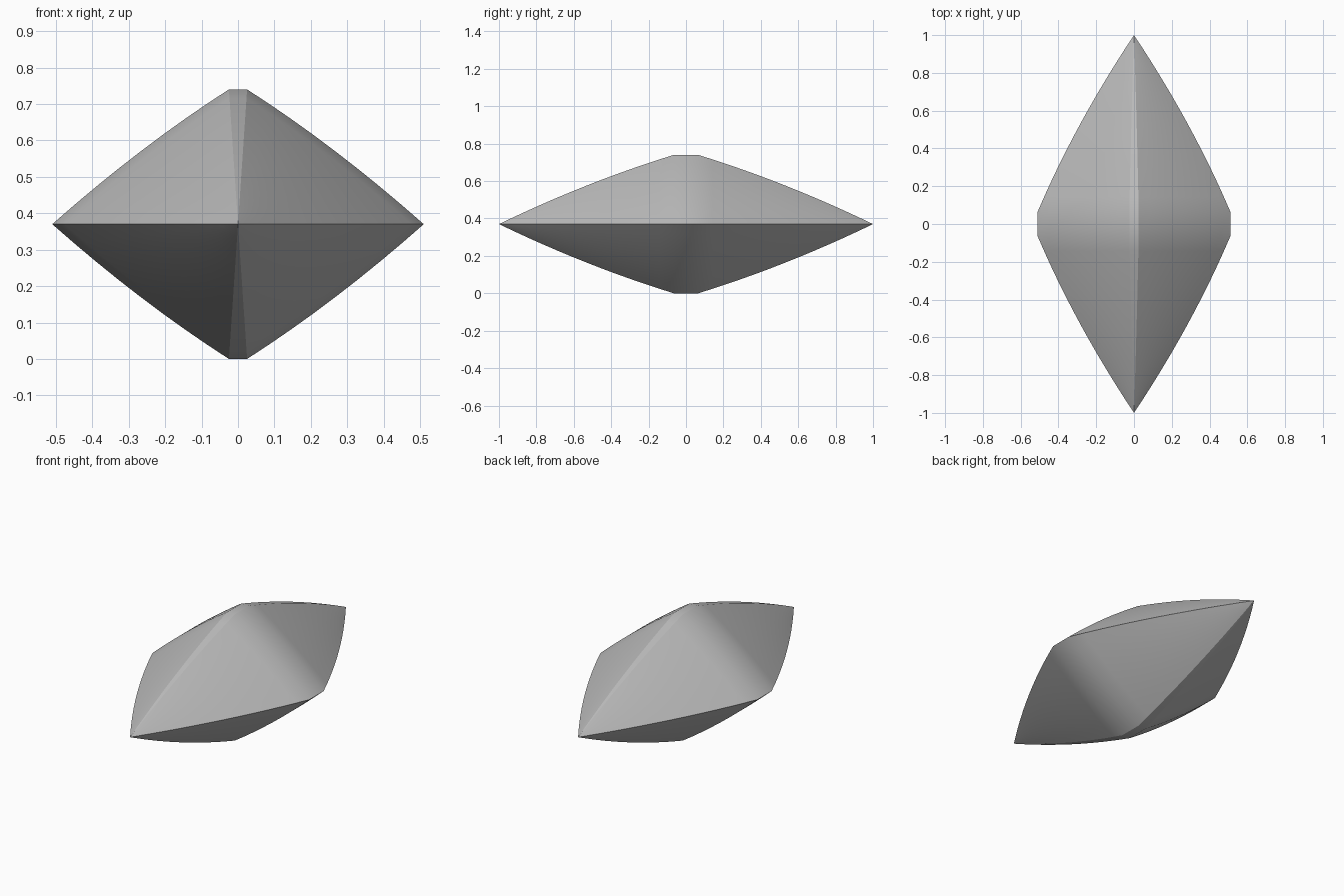
import bpy, bmesh

cube = bpy.data.objects.get("Cube")
if cube:
    bpy.data.objects.remove(cube, do_unlink=True)

HALF_WIDTH, HALF_HEIGHT, RIDGE, BAND = 0.51, 0.37, 0.025, 0.065
ARC_STEPS, LENGTH_STEPS = 8, 12


def bulge(u, k):
    """Falls from 1 to 0, bowed slightly outward."""
    return 1 - u + k * u * (1 - u)


# Cross-section: bowed diamond with a narrow flat ridge at top and bottom
quarter = []
for i in range(ARC_STEPS + 1):
    v = i / ARC_STEPS
    quarter.append((RIDGE + (HALF_WIDTH - RIDGE) * v, HALF_HEIGHT * bulge(v, 0.16)))
right_side = quarter + [(x, -z) for x, z in reversed(quarter[:-1])]
section = right_side + [(-x, -z) for x, z in right_side]

# Stations along the length: tapering ends joined by a straight middle band
taper = []
for i in range(LENGTH_STEPS):
    u = i / LENGTH_STEPS
    taper.append((BAND + (1 - BAND) * u, bulge(u, 0.22)))
stations = [(-y, f) for y, f in reversed(taper)] + taper

# Loft the rings and close each end to a point
bm = bmesh.new()
rings = [[bm.verts.new((x * f, y, HALF_HEIGHT + z * f)) for x, z in section]
         for y, f in stations]
n = len(section)
for a, b in zip(rings, rings[1:]):
    for i in range(n):
        j = (i + 1) % n
        bm.faces.new((a[i], a[j], b[j], b[i]))
for ring, y in ((rings[0], -1), (rings[-1], 1)):
    tip = bm.verts.new((0, y, HALF_HEIGHT))
    for i in range(n):
        bm.faces.new((ring[i], ring[(i + 1) % n], tip))
bmesh.ops.recalc_face_normals(bm, faces=bm.faces)

mesh = bpy.data.meshes.new("crystal_body")
bm.to_mesh(mesh)
bm.free()
body = bpy.data.objects.new("crystal_body", mesh)
bpy.context.collection.objects.link(body)

# Plain grey material
grey = bpy.data.materials.new("light_grey")
grey.use_nodes = True
color = (0.5, 0.5, 0.5, 1)
grey.diffuse_color = color
grey.node_tree.nodes["Principled BSDF"].inputs["Base Color"].default_value = color
mesh.materials.append(grey)

# Smooth faces with sharp ridges
bpy.ops.object.select_all(action="DESELECT")
body.select_set(True)
bpy.context.view_layer.objects.active = body
bpy.ops.object.shade_smooth_by_angle()
